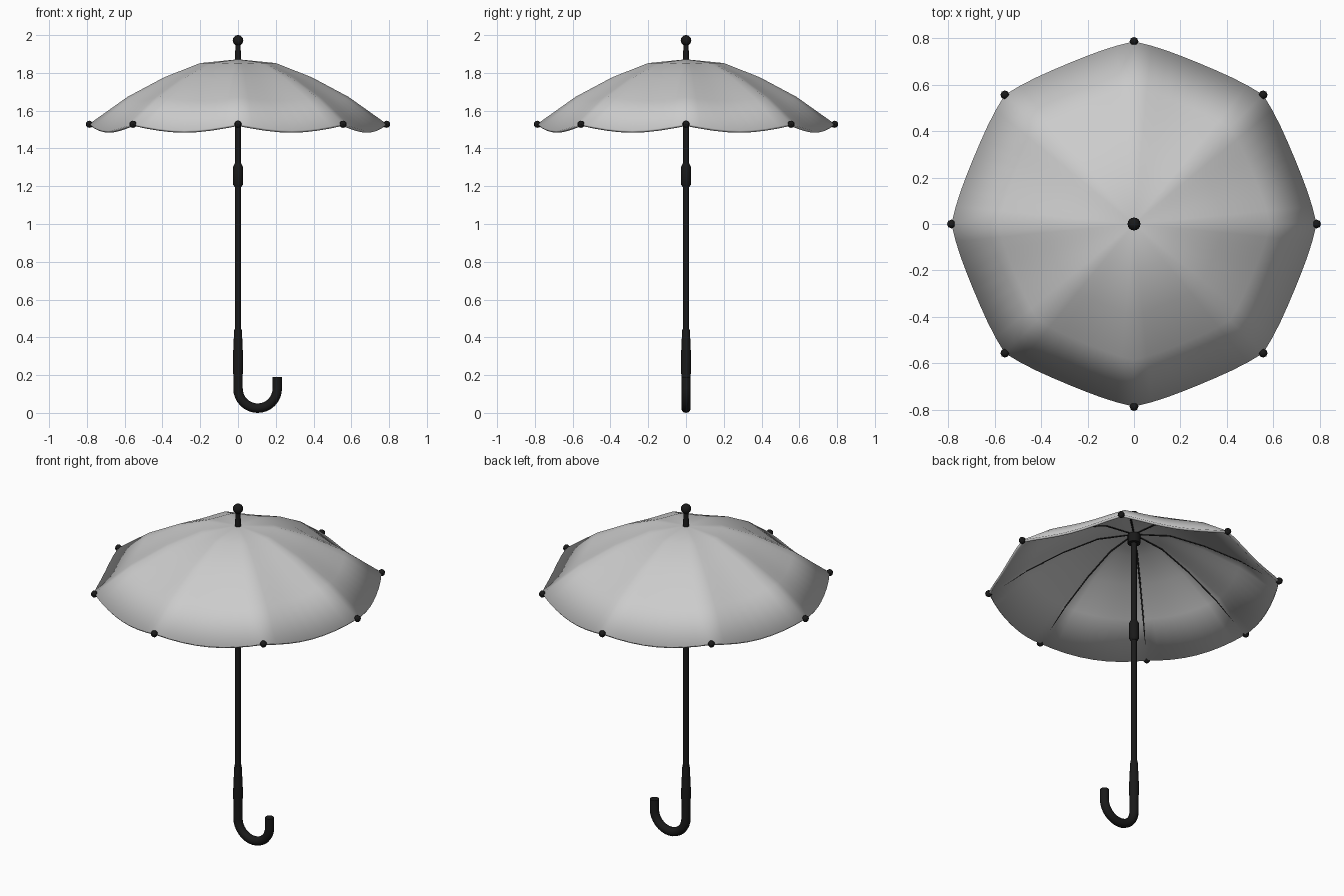
import bpy, bmesh
from math import pi, sin, cos

if "Cube" in bpy.data.objects:
    bpy.data.objects.remove(bpy.data.objects["Cube"])

N, SEG = 8, 8
RIB = [(0.2, 1.852), (0.39, 1.777), (0.585, 1.673), (0.787, 1.53)]
APEX = 1.872

black = bpy.data.materials.new("black")
black.diffuse_color = (0.01, 0.01, 0.01, 1)
black.use_nodes = True
black.node_tree.nodes["Principled BSDF"].inputs["Base Color"].default_value = black.diffuse_color


def finish(name, bm, mat=None, angle=40):
    bmesh.ops.recalc_face_normals(bm, faces=bm.faces)
    me = bpy.data.meshes.new(name)
    bm.to_mesh(me)
    bm.free()
    ob = bpy.data.objects.new(name, me)
    bpy.context.collection.objects.link(ob)
    if mat:
        me.materials.append(mat)
    bpy.ops.object.select_all(action='DESELECT')
    ob.select_set(True)
    bpy.context.view_layer.objects.active = ob
    bpy.ops.object.shade_smooth_by_angle(angle=angle * pi / 180)
    return ob


def lathe(name, profile, sides=16):
    bm = bmesh.new()
    rings = [[bm.verts.new((r * cos(2 * pi * i / sides), r * sin(2 * pi * i / sides), z))
              for i in range(sides)] for r, z in profile]
    for a, b in zip(rings, rings[1:]):
        for i in range(sides):
            j = (i + 1) % sides
            bm.faces.new((a[i], a[j], b[j], b[i]))
    bm.faces.new(rings[0])
    bm.faces.new(rings[-1])
    return finish(name, bm, black)


def tube(name, points, radius, res=4):
    cu = bpy.data.curves.new(name, 'CURVE')
    cu.dimensions = '3D'
    cu.bevel_depth = radius
    cu.bevel_resolution = res
    cu.use_fill_caps = True
    sp = cu.splines.new('POLY')
    sp.points.add(len(points) - 1)
    for p, co in zip(sp.points, points):
        p.co = (*co, 1)
    sp.use_smooth = True
    cu.materials.append(black)
    ob = bpy.data.objects.new(name, cu)
    bpy.context.collection.objects.link(ob)
    return ob


# canopy: eight gores, slightly flattened and sagging between the ribs
bm = bmesh.new()
top = bm.verts.new((0, 0, APEX))
rings = []
for r, z in RIB:
    ring = []
    for i in range(N * SEG):
        s = sin(pi * (i % SEG) / SEG)
        a = 2 * pi * i / (N * SEG)
        f = r / RIB[-1][0]
        rr = r * (1 - 0.05 * s)
        ring.append(bm.verts.new((rr * cos(a), rr * sin(a), z - 0.036 * s * f * f)))
    rings.append(ring)
for i in range(N * SEG):
    j = (i + 1) % (N * SEG)
    bm.faces.new((top, rings[0][i], rings[0][j]))
    for a, b in zip(rings, rings[1:]):
        bm.faces.new((a[i], b[i], b[j], a[j]))
if sum(f.normal.z for f in bm.faces) < 0:
    bmesh.ops.reverse_faces(bm, faces=bm.faces)
canopy = finish("canopy", bm)
mod = canopy.modifiers.new("thickness", 'SOLIDIFY')
mod.thickness = 0.014
mod.offset = -1

# ribs under the canopy and their tips
for k in range(N):
    a = 2 * pi * k / N
    path = [(0.02, APEX - 0.014)] + [(r, z - 0.013) for r, z in RIB[:-1]] + [(0.782, 1.524)]
    tube(f"rib_{k + 1}", [(r * cos(a), r * sin(a), z) for r, z in path], 0.006, 1)
    bm = bmesh.new()
    bmesh.ops.create_uvsphere(bm, u_segments=8, v_segments=6, radius=0.019)
    tip = finish(f"rib_tip_{k + 1}", bm, black)
    tip.location = (0.787 * cos(a), 0.787 * sin(a), 1.528)

# shaft, runner and top hub
lathe("shaft", [(0.016, 0.3), (0.016, 1.87)])
lathe("runner", [(0.018, 1.195), (0.027, 1.21), (0.027, 1.3), (0.018, 1.32)])
lathe("hub", [(0.034, 1.80), (0.034, 1.855)])

# finial on top
lathe("finial_stem", [(0.018, 1.85), (0.016, 1.9), (0.011, 1.965)])
bm = bmesh.new()
bmesh.ops.create_uvsphere(bm, u_segments=16, v_segments=10, radius=0.028)
finish("finial_ball", bm, black).location.z = 1.972

# handle: tapered grip and hook
lathe("grip", [(0.019, 0.445), (0.021, 0.43), (0.027, 0.29), (0.025, 0.2)])
hook = [(0, 0, 0.28)]
hook += [(0.104 - 0.104 * cos(pi * i / 16), 0, 0.129 - 0.104 * sin(pi * i / 16)) for i in range(17)]
hook += [(0.207, 0, 0.19)]
tube("hook_handle", hook, 0.025)
